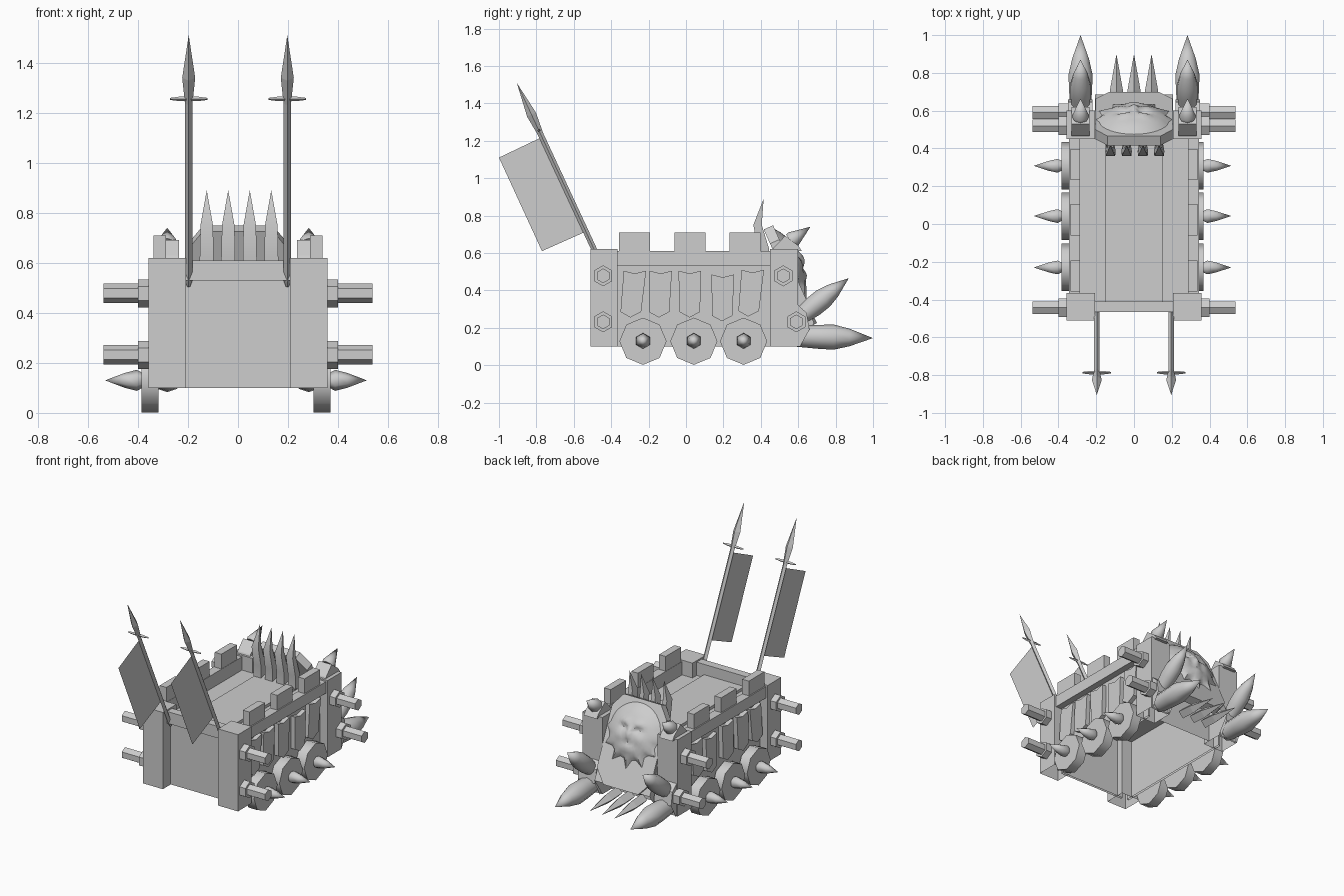
import bpy, bmesh, math
from mathutils import Vector

if "Cube" in bpy.data.objects:
    bpy.data.objects.remove(bpy.data.objects["Cube"], do_unlink=True)

grey = bpy.data.materials.new("plain_grey")
grey.use_nodes = True
GREY = (0.61, 0.61, 0.61, 1)
grey.diffuse_color = GREY
grey.node_tree.nodes["Principled BSDF"].inputs["Base Color"].default_value = GREY


def finish(name, bm, angle=None, hollow=False):
    """Turn a bmesh into an object, optionally smoothed or open underneath."""
    bmesh.ops.recalc_face_normals(bm, faces=bm.faces)
    if hollow:
        bm.normal_update()
        under = [f for f in bm.faces if f.normal.z < -0.4]
        bmesh.ops.delete(bm, geom=under, context='FACES')
    mesh = bpy.data.meshes.new(name)
    bm.to_mesh(mesh)
    bm.free()
    mesh.materials.append(grey)
    ob = bpy.data.objects.new(name, mesh)
    bpy.context.collection.objects.link(ob)
    if angle:
        bpy.ops.object.select_all(action='DESELECT')
        ob.select_set(True)
        bpy.context.view_layer.objects.active = ob
        bpy.ops.object.shade_smooth_by_angle(angle=math.radians(angle))
    return ob


def extrude(name, outline, offset, hollow=False):
    """Close an outline of 3D points and sweep it along an offset."""
    bm = bmesh.new()
    face = bm.faces.new([bm.verts.new(p) for p in outline])
    if offset:
        new = bmesh.ops.extrude_face_region(bm, geom=[face])["geom"]
        verts = [v for v in new if isinstance(v, bmesh.types.BMVert)]
        bmesh.ops.translate(bm, verts=verts, vec=offset)
    return finish(name, bm, hollow=hollow)


def prism(name, profile, x0, x1, hollow=False):
    """Sweep a (y, z) profile across x."""
    return extrude(name, [(x0, y, z) for y, z in profile], (x1 - x0, 0, 0), hollow)


def box(name, x0, x1, y0, y1, z0, z1, hollow=False):
    return prism(name, [(y0, z0), (y1, z0), (y1, z1), (y0, z1)], x0, x1, hollow)


def lathe(name, start, end, profile, sides, angle=None):
    """Spin (position 0-1, radius) pairs around the line start-end."""
    start, end = Vector(start), Vector(end)
    axis = end - start
    quat = axis.to_track_quat('Z', 'Y')
    bm = bmesh.new()
    rings = []
    for t, r in profile:
        ring = []
        for i in range(sides if r else 1):
            a = math.pi / 2 + math.tau * i / sides
            spoke = Vector((math.cos(a) * r, math.sin(a) * r, 0))
            ring.append(bm.verts.new(start + axis * t + quat @ spoke))
        rings.append(ring)
    for a, b in zip(rings, rings[1:]):
        for i in range(sides):
            j = (i + 1) % sides
            if len(b) == 1:
                bm.faces.new((a[i], a[j], b[0]))
            else:
                bm.faces.new((a[i], a[j], b[j], b[i]))
    for ring in (rings[0], rings[-1]):
        if len(ring) > 2:
            bm.faces.new(ring)
    return finish(name, bm, angle)


# Hull open underneath: front wall with overhanging rail, and stepped deck
box("front_wall", -0.25, 0.25, -0.425, -0.41, 0.1, 0.54, True)
box("front_rail", -0.25, 0.25, -0.465, -0.41, 0.53, 0.61)
box("deck", -0.29, 0.29, -0.42, 0.5, 0.505, 0.52)
box("deck_strip", -0.15, 0.152, -0.42, 0.5, 0.51, 0.54, True)

SHIELD = [(-0.06, 0.12), (0, 0.105), (0.06, 0.12), (0.055, -0.1), (0, -0.13), (-0.055, -0.1)]
SHIELDS = [(-0.285, 0.385, 0.1), (-0.14, 0.385, 0.04), (0.02, 0.385, 0),
           (0.195, 0.365, 0.02), (0.345, 0.39, 0.1)]
PIPES = [(-0.443, 0.478), (-0.443, 0.232), (0.52, 0.478), (0.59, 0.232)]

for s, side in ((1, "left"), (-1, "right")):
    # Side wall, corner towers, rail and battlements
    box(f"side_wall_{side}", s * 0.285, s * 0.3, -0.41, 0.5, 0.1, 0.54, True)
    box(f"front_tower_{side}", s * 0.207, s * 0.357, -0.51, -0.365, 0.1, 0.62, True)
    box(f"back_tower_{side}", s * 0.207, s * 0.357, 0.45, 0.6, 0.1, 0.62, True)
    box(f"rail_{side}", s * 0.285, s * 0.345, -0.37, 0.455, 0.532, 0.61)
    for i, y in enumerate((-0.275, 0.022, 0.315)):
        box(f"battlement_{side}_{i}", s * 0.287, s * 0.337, y - 0.083, y + 0.083,
            0.6, 0.71, True)

    # Hanging shield plates
    for i, (y, z, lean) in enumerate(SHIELDS):
        prism(f"shield_{side}_{i}", [(y + a + lean * b, z + b) for a, b in SHIELD],
              s * 0.295, s * 0.33)

    # Wheels with spiked hubs
    for i, y in enumerate((-0.23, 0.042, 0.308)):
        shift = -0.008
        lathe(f"wheel_{side}_{i}", (s * 0.309 + shift, y, 0.128),
              (s * 0.377 + shift, y, 0.128), [(0, 0.126), (1, 0.126)], 8, 50)
        lathe(f"hub_spike_{side}_{i}", (s * 0.365 + shift, y, 0.13),
              (s * 0.523 + shift, y, 0.13),
              [(0, 0.025), (0.2, 0.042), (0.5, 0.03), (1, 0)], 6, 65)

    # Hexagonal side pipes
    for i, (y, z) in enumerate(PIPES):
        lathe(f"pipe_collar_{side}_{i}", (s * 0.35, y, z), (s * 0.4, y, z),
              [(0, 0.056), (1, 0.056)], 6)
        lathe(f"pipe_{side}_{i}", (s * 0.395, y, z), (s * 0.538, y, z),
              [(0, 0.039), (1, 0.039)], 6)

    # Tusks and horn on the back towers
    x = s * 0.283
    prism(f"tusk_mount_{side}", [(0.59, 0.1), (0.61, 0.1), (0.66, 0.19),
                                 (0.645, 0.28), (0.59, 0.33)], s * 0.22, s * 0.35, True)
    lathe(f"lower_tusk_{side}", (x, 0.58, 0.155), (x, 1.0, 0.145),
          [(0, 0.055), (0.3, 0.064), (0.5, 0.067), (0.7, 0.047), (1, 0)], 10, 50)
    lathe(f"upper_tusk_{side}", (x, 0.6, 0.25), (x, 0.87, 0.465),
          [(0, 0.042), (0.3, 0.056), (0.5, 0.056), (0.7, 0.04), (1, 0)], 10, 50)
    prism(f"horn_mount_{side}", [(0.46, 0.61), (0.62, 0.61), (0.6, 0.64),
                                 (0.53, 0.692), (0.47, 0.63)], s * 0.235, s * 0.332)
    lathe(f"horn_{side}", (x, 0.56, 0.664), (x, 0.665, 0.74),
          [(0, 0.042), (0.12, 0.045), (1, 0)], 8, 50)

    # Banner poles with spearheads
    x = s * 0.197
    base, tip = Vector((x, -0.438, 0.505)), Vector((x, -0.905, 1.51))
    lathe(f"banner_pole_{side}", base, tip,
          [(0, 0.006), (0.025, 0.015), (0.74, 0.015)], 4)
    lathe(f"spearhead_{side}", base, tip,
          [(0.7, 0.012), (0.83, 0.026), (1, 0)], 4)
    lathe(f"crossbar_{side}", (x - 0.075, -0.787, 1.255), (x + 0.075, -0.787, 1.255),
          [(0, 0.004), (0.25, 0.009), (0.75, 0.009), (1, 0.004)], 4)
    extrude(f"banner_{side}", [(x, -1.0, 1.11), (x, -0.78, 1.215), (x, -0.545, 0.71),
                               (x, -0.77, 0.61)], None)

# Sloping back panel, in its own frame: across, up the slope, outward
UP, OUT = Vector((0, -0.409, 0.913)), Vector((0, 0.913, 0.409))
FOOT = Vector((0, 0.7, 0.225))


def on_panel(x, u, h):
    return FOOT + Vector((x, 0, 0)) + UP * u + OUT * h


half = [(0.13, 0), (0.204, 0.09), (0.204, 0.49), (0.14, 0.573)]
outline = half + [(-x, u) for x, u in reversed(half)]
extrude("back_panel", [on_panel(x, u, 0) for x, u in outline], OUT * -0.055)
prism("back_wedge", [(0.5, 0.1), (0.6, 0.1), (0.685, 0.225), (0.53, 0.56),
                     (0.5, 0.56)], -0.207, 0.207, True)

# Teeth under the panel and crown spikes above it
for i in range(3):
    x = -0.093 + 0.093 * i
    lathe(f"ram_tooth_{i}", (x, 0.6, 0.15), (x, 0.9, 0.13),
          [(0, 0.037), (0.35, 0.035), (1, 0)], 4)
for i in range(4):
    x = -0.125 + 0.086 * i
    bm = bmesh.new()
    rows = [[bm.verts.new((x + a * w, y + b, z)) for a, b in
             ((-1, 0), (1, 0), (0.6, d), (-0.6, d))]
            for w, y, z, d in ((0.028, 0.385, 0.53, 0.06), (0.028, 0.385, 0.62, 0.06),
                               (0.025, 0.36, 0.75, 0.045))]
    peak = bm.verts.new((x, 0.415, 0.89))
    for k in range(4):
        n = (k + 1) % 4
        for low, high in zip(rows, rows[1:]):
            bm.faces.new((low[k], low[n], high[n], high[k]))
        bm.faces.new((rows[-1][k], rows[-1][n], peak))
    bm.faces.new(rows[0])
    finish(f"crown_spike_{i}", bm, 40)


# Face mask with jagged mane, sculpted by a height rule
def bump(x, u, cx, cu, w, h, size):
    return size * math.exp(-((x - cx) / w) ** 2 - ((u - cu) / h) ** 2)


def relief(x, u):
    ax = abs(x)
    return (bump(x, u, 0, -0.01, 0.022, 0.045, 0.025)
            + bump(ax, u, 0.05, 0.06, 0.04, 0.018, 0.016)
            - bump(ax, u, 0.055, 0.025, 0.025, 0.016, 0.016)
            + bump(ax, u, 0.075, -0.03, 0.03, 0.03, 0.01)
            - bump(x, u, 0, -0.07, 0.045, 0.01, 0.014)
            + bump(x, u, 0, -0.1, 0.035, 0.02, 0.012))


bm = bmesh.new()
RINGS, SPOKES, R = 9, 36, 0.19
centre = bm.verts.new(on_panel(0, 0.36, 0.055 + relief(0, 0)))
previous = None
for k in range(1, RINGS + 1):
    t = k / RINGS
    ring = []
    for j in range(SPOKES):
        a = math.tau * j / SPOKES
        mane = max(0, t - 0.7) * 3 * max(0, 0.45 - math.sin(a))
        jag = 1 + (0.15 if j % 3 == 0 else -0.08) * mane
        x, u = math.cos(a) * t * R * jag, math.sin(a) * t * R * jag
        h = 0.055 * (1 - t ** 3) + relief(x, u) * (1 - t ** 4)
        ring.append(bm.verts.new(on_panel(x, 0.36 + u, h)))
    for j in range(SPOKES):
        n = (j + 1) % SPOKES
        if previous:
            bm.faces.new((previous[j], previous[n], ring[n], ring[j]))
        else:
            bm.faces.new((centre, ring[j], ring[n]))
    previous = ring
finish("face_mask", bm, 40)
